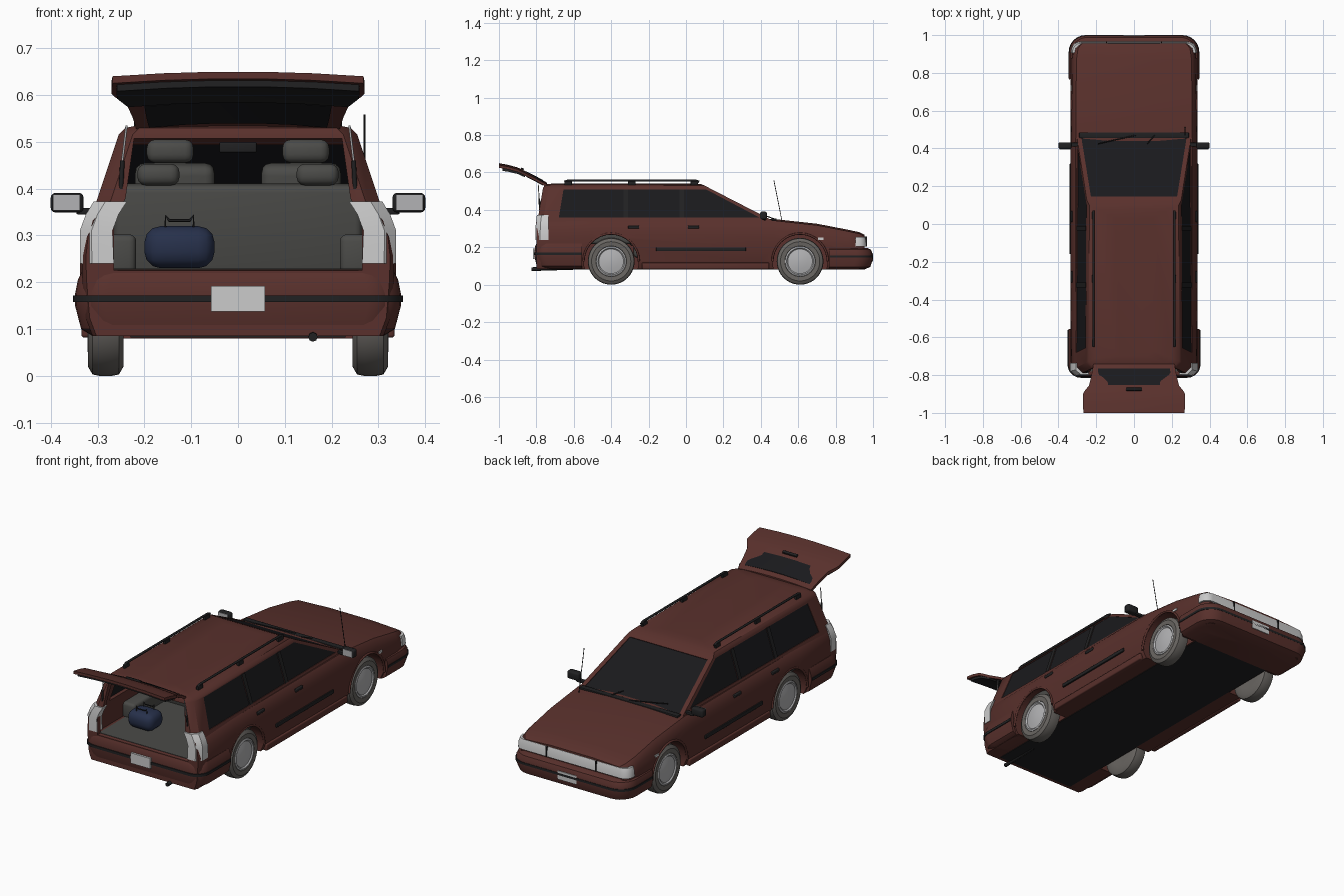
import bpy, bmesh
from math import sin, cos, pi
from mathutils import Vector as V, Matrix

if "Cube" in bpy.data.objects:
    bpy.data.objects.remove(bpy.data.objects["Cube"])

COL = dict(paint=(.10, .03, .025), trim=(.015, .015, .016), glass=(.01, .01, .012), cloth=(.07, .07, .065),
           rubber=(.14, .13, .12), metal=(.45, .45, .46), lamp=(.6, .6, .58), bag=(.02, .03, .07))
MATS = {}


def finish(o, col, angle=35):
    if col not in MATS:
        MATS[col] = bpy.data.materials.new(col)
        MATS[col].diffuse_color = (*COL[col], 1)
    o.data.materials.append(MATS[col])
    return o


def make(name, bm, col):
    bmesh.ops.recalc_face_normals(bm, faces=bm.faces)
    me = bpy.data.meshes.new(name)
    bm.to_mesh(me)
    bm.free()
    o = bpy.data.objects.new(name, me)
    bpy.context.collection.objects.link(o)
    return finish(o, col)


def loft(name, rings, col, caps=True):
    bm = bmesh.new()
    vs = [[bm.verts.new(p) for p in r] for r in rings]
    n = len(vs[0])
    for a, b in zip(vs, vs[1:]):
        for i in range(n):
            bm.faces.new((a[i], a[(i + 1) % n], b[(i + 1) % n], b[i]))
    if caps:
        bm.faces.new(vs[0])
        bm.faces.new(vs[-1])
    return make(name, bm, col)


def slab(name, pts, vec, col):
    return loft(name, [pts, [V(p) + V(vec) for p in pts]], col)


def box(name, c, size, col, bevel=0, rx=0):
    bm = bmesh.new()
    bmesh.ops.create_cube(bm, size=1)
    bmesh.ops.scale(bm, vec=size, verts=bm.verts)
    if bevel:
        bmesh.ops.bevel(bm, geom=bm.edges[:], offset=bevel, segments=3, profile=.5, affect='EDGES')
    bmesh.ops.transform(bm, matrix=Matrix.Translation(c) @ Matrix.Rotation(rx, 4, 'X'), verts=bm.verts)
    return make(name, bm, col)


def pipe(name, pts, r, col):
    cu = bpy.data.curves.new(name, 'CURVE')
    cu.dimensions, cu.bevel_depth, cu.bevel_resolution, cu.use_fill_caps = '3D', r, 2, True
    sp = cu.splines.new('POLY')
    sp.points.add(len(pts) - 1)
    for p, q in zip(sp.points, pts):
        p.co = (*q, 1)
    o = bpy.data.objects.new(name, cu)
    bpy.context.collection.objects.link(o)
    return finish(o, col)


def lathe(name, prof, c, s, col, n=40):
    # profile of (x, radius) turned about the axle
    return loft(name, [[(c[0] + s * x, c[1] + r * cos(2 * pi * i / n), c[2] + r * sin(2 * pi * i / n))
                        for i in range(n)] for x, r in prof], col)


def cut(o, cutters):
    bpy.context.view_layer.objects.active = o
    for c in cutters:
        c.hide_render = True
        m = o.modifiers.new('cut', 'BOOLEAN')
        m.operation, m.solver, m.object = 'DIFFERENCE', 'EXACT', c
        bpy.ops.object.modifier_apply(modifier=m.name)


def mir(half):
    return half + [(-p[0], *p[1:]) for p in reversed(half)]


def wrap(name, y_in, y_out, rows, r, col):
    # rounded bar wrapping around one end of the car; rows are (z, half width, inset)
    s = 1 if y_out > 0 else -1
    rings = []
    for z, h, d in rows:
        arc = [(h - r + r * cos(t * pi / 12), y_out - s * (d + r - r * sin(t * pi / 12)), z) for t in range(7)]
        rings.append(mir([(h, y_in, z)] + arc))
    return loft(name, rings, col)


# lower body, lofted along its length
sect = [(.93, 0), (.975, .15), (.995, .45), (1, .65), (.985, .82), (.95, .95), (.92, 1)]
st = [(-.80, .325, .345), (-.78, .334, .345), (-.5, .336, .345), (.4, .336, .345), (.47, .335, .343),
      (.7, .333, .318), (.87, .331, .285), (.93, .322, .272), (.955, .30, .258)]
body = loft('lower_body', [mir([(a * w, y, .085 + f * (zt - .085)) for a, f in sect] + [(.12, y, zt + .008)])
                           for y, w, zt in st], 'paint')


# cabin upper, rows of (z, rear half width, rear y, front half width, front y)
def cabin(name, rows):
    return loft(name, [mir([(xr - .03, yr, z), (xr, yr + .03, z), (xf, yf, z)]) for z, xr, yr, xf, yf in rows], 'paint')


upper = cabin('cabin_roof', [(.335, .315, -.795, .305, .478), (.515, .255, -.765, .25, .128), (.53, .24, -.757, .236, .1),
                             (.538, .2, -.74, .195, .08), (.542, .1, -.70, .1, .03)])
hollow = cabin('cabin_cutter', [(.30, .295, -.775, .285, .50), (.505, .24, -.745, .235, .115), (.52, .22, -.735, .215, .08)])
opening = slab('hatch_cutter', mir([(.265, -.95, .225), (.265, -.95, .33), (.24, -.95, .38), (.222, -.95, .507)]),
               (0, .3, 0), 'trim')
cutters = [box('cargo_cutter', (0, -.5, .375), (.57, .55, .3), 'trim'),
           box('footwell_cutter', (0, .08, .33), (.57, .68, .4), 'trim')]
for y in (-.4, .61):
    for s in (-1, 1):
        cutters.append(lathe('arch_cutter', [(.235, .147), (.45, .147)], (0, y, .125), s, 'trim'))
cut(body, cutters + [opening])

wins = [[(-.68, .358), (-.335, .358), (-.335, .508), (-.655, .508)],
        [(-.31, .358), (-.035, .358), (-.035, .508), (-.31, .508)],
        [(-.01, .358), (.395, .358), (.11, .508), (-.01, .508)]]
side_cut = [slab('window_cutter', [(-.5, y, z) for y, z in w], (1, 0, 0), 'trim') for w in wins]
nrm = V((0, .457, .889))
ws = [V(p) for p in ((.278, .455, .347), (-.278, .455, .347), (-.228, .145, .506), (.228, .145, .506))]
screen_cut = slab('screen_cutter', [p + nrm * .03 for p in ws], nrm * -.08, 'trim')
helpers = cutters + side_cut + [hollow, opening, screen_cut]
cut(upper, [hollow, opening, screen_cut] + side_cut)
for h in helpers:
    bpy.data.objects.remove(h)


# glass and dark pillars
def skin(y, z, s, d):
    t, k = (y + .8) / 1.27, (z - .335) / .18
    return (s * (.315 - .01 * t + k * (-.06 + .005 * t) + d), y, z)


slab('windscreen', [p - nrm * .003 for p in ws], nrm * -.005, 'glass')
for s in (-1, 1):
    for w in wins:
        slab('side_window', [skin(y, z, s, -.003) for y, z in w], (-s * .005, 0, 0), 'glass')
    for y in (-.335, -.035):
        slab('door_pillar', [skin(a, z, s, .002) for a, z in
                             ((y, .358), (y + .025, .358), (y + .025, .508), (y, .508))], (-s * .004, 0, 0), 'trim')

# bumpers, lamps, plates
wrap('rear_bumper', -.555, -.81, [(.085, .31, .03), (.10, .335, .012), (.15, .348, 0), (.175, .348, 0), (.205, .342, .003),
                                 (.22, .335, .01), (.227, .32, .025)], .07, 'paint')
wrap('rear_bumper_strip', -.56, -.814, [(.158, .352, 0), (.172, .352, 0)], .07, 'trim')
wrap('front_bumper', .765, 1.0, [(.08, .31, .05), (.095, .333, .015), (.14, .343, 0), (.17, .343, .004), (.188, .336, .012),
                                (.197, .32, .03)], .09, 'paint')
wrap('front_bumper_strip', .77, 1.0, [(.145, .346, 0), (.157, .346, 0)], .09, 'trim')
wrap('headlamp_strip', .905, .965, [(.205, .333, 0), (.235, .331, .002), (.256, .325, .008)], .045, 'lamp')
for x in (-.145, .145):
    box('lamp_divider', (x, .96, .231), (.006, .015, .052), 'trim')
box('rear_plate', (0, -.813, .165), (.115, .012, .055), 'lamp')
box('front_plate', (0, .998, .145), (.11, .004, .045), 'lamp')
box('underbody', (0, .08, .1), (.46, 1.72, .036), 'trim')
pipe('exhaust', [(.16, -.6, .09), (.16, -.825, .083)], .01, 'trim')

# parts repeated on both sides
for s in (-1, 1):
    loft('tail_lamp', [[(s * x, y, z) for x, y in ((xi, yo), (xo - .025, yo), (xo, yo + .025), (xo, -.735), (xi, -.76))]
                       for z, xi, xo, yo in ((.24, .265, .337, -.805), (.31, .268, .338, -.804),
                                             (.345, .255, .325, -.801), (.373, .237, .308, -.797))], 'lamp')
    for y in (-.4, .61):
        c = (s * .2825, y, .125)
        lathe('tyre', [(-.036, .07), (-.038, .105), (-.028, .122), (-.012, .125), (.012, .125), (.028, .122),
                       (.038, .105), (.036, .082), (.02, .075)], c, s, 'rubber')
        lathe('hubcap', [(.015, .082), (.036, .08), (.039, .072), (.033, .066), (.038, .04), (.041, .012)], c, s, 'metal')
        pipe('arch_lip', [(s * .331, y + .148 * cos(t * pi / 16), .125 + .148 * sin(t * pi / 16))
                          for t in range(17)], .006, 'paint')
    box('door_moulding', (s * .336, .08, .19), (.01, .48, .02), 'trim', .003)
    box('sill', (s * .322, .105, .1), (.025, .68, .036), 'paint', .006)
    for y in (-.28, .04):
        box('door_handle', (s * .328, y, .308), (.014, .06, .016), 'trim', .004)
    box('side_mirror', (s * .365, .415, .37), (.07, .035, .042), 'trim', .01)
    box('mirror_glass', (s * .366, .3965, .37), (.058, .003, .034), 'metal')
    box('mirror_arm', (s * .32, .42, .352), (.05, .022, .014), 'trim', .003)
    pipe('roof_rail', [(s * .215, -.65, .55), (s * .215, -.63, .557), (s * .215, .05, .557), (s * .215, .07, .55)],
         .006, 'trim')
    for y in (-.63, -.29, .045):
        box('rail_foot', (s * .215, y, .543), (.014, .04, .022), 'trim', .003)
    pipe('gas_strut', [(s * .25, -.78, .4), (s * .247, -.785, .46)], .005, 'trim')
    pipe('strut_rod', [(s * .247, -.785, .46), (s * .238, -.79, .535)], .0025, 'metal')
    box('side_marker', (s * .333, .72, .245), (.006, .03, .012), 'lamp')
    # seats and wheel housings
    box('wheel_housing', (s * .255, -.4, .26), (.075, .32, .085), 'cloth', .015)
    box('front_seat_base', (s * .14, .14, .2), (.2, .22, .09), 'cloth', .02)
    box('front_seat_back', (s * .135, .01, .33), (.17, .06, .25), 'cloth', .02, .2)
    box('front_headrest', (s * .145, -.025, .48), (.1, .04, .05), 'cloth', .018)
    box('rear_headrest', (s * .17, -.31, .43), (.09, .04, .046), 'cloth', .018)
    # wipers
    pipe('wiper', [(s * .05 + .06, .47, .352), (s * .13 - .06, .425, .369)], .003, 'trim')

# cabin contents
box('rear_bench_back', (0, -.28, .31), (.53, .06, .2), 'cloth', .015, .1)
box('rear_bench_base', (0, -.18, .19), (.53, .2, .09), 'cloth', .02)
box('cargo_floor', (0, -.53, .226), (.54, .5, .006), 'cloth')
box('dashboard', (0, .375, .3), (.55, .1, .09), 'trim', .02)
box('inner_mirror', (0, .13, .488), (.08, .012, .022), 'trim', .004)
pipe('steering_wheel', [(-.14 + .06 * cos(t * pi / 12), .27 + .02 * sin(t * pi / 12), .345 + .055 * sin(t * pi / 12))
                        for t in range(25)], .006, 'trim')
box('cowl', (0, .47, .347), (.58, .03, .012), 'trim', .003)

# holdall in the cargo area
box('holdall', (-.125, -.6, .275), (.15, .12, .09), 'bag', .035)
for y in (-.63, -.57):
    pipe('holdall_handle', [(-.155, y, .29), (-.155, y, .342), (-.147, y, .332), (-.103, y, .332), (-.095, y, .342),
                            (-.095, y, .29)], .003, 'trim')


# raised tailgate, stations of (y, z, half width)
def hatch(name, stations, up, down, col):
    xs = (1, .6, .2, -.2, -.6, -1)
    return loft(name, [[(k * h, y, z + .01 * (1 - k * k) + up) for k in xs] +
                       [(k * h, y, z + .01 * (1 - k * k) - down) for k in reversed(xs)]
                       for y, z, h in stations], col)


hatch('tailgate', [(-.742, .53, .215), (-.80, .562, .225), (-.855, .59, .238), (-.885, .605, .262),
                   (-.90, .612, .27), (-.95, .626, .27), (-1.0, .635, .268)], .005, .01, 'paint')
hatch('tailgate_window', [(-.765, .543, .19), (-.80, .562, .195), (-.852, .588, .2)], .007, .013, 'glass')
hatch('tailgate_lining', [(-.86, .592, .235), (-.90, .61, .258), (-.95, .622, .26), (-.98, .626, .258)], 0, .018, 'trim')
box('tailgate_handle', (0, -.875, .618), (.085, .015, .012), 'trim', .003, -.4)

# aerial
pipe('aerial', [(.27, .515, .33), (.27, .47, .558)], .0018, 'trim')

# smooth shading with crisp edges
bpy.ops.object.select_all(action='DESELECT')
for o in bpy.data.objects:
    if o.type == 'MESH':
        o.select_set(True)
        bpy.context.view_layer.objects.active = o
bpy.ops.object.shade_smooth_by_angle(angle=.6)

for m in bpy.data.materials:
    if m.users and not m.is_grease_pencil:
        m.use_nodes = True
        m.node_tree.nodes["Principled BSDF"].inputs["Base Color"].default_value = m.diffuse_color
